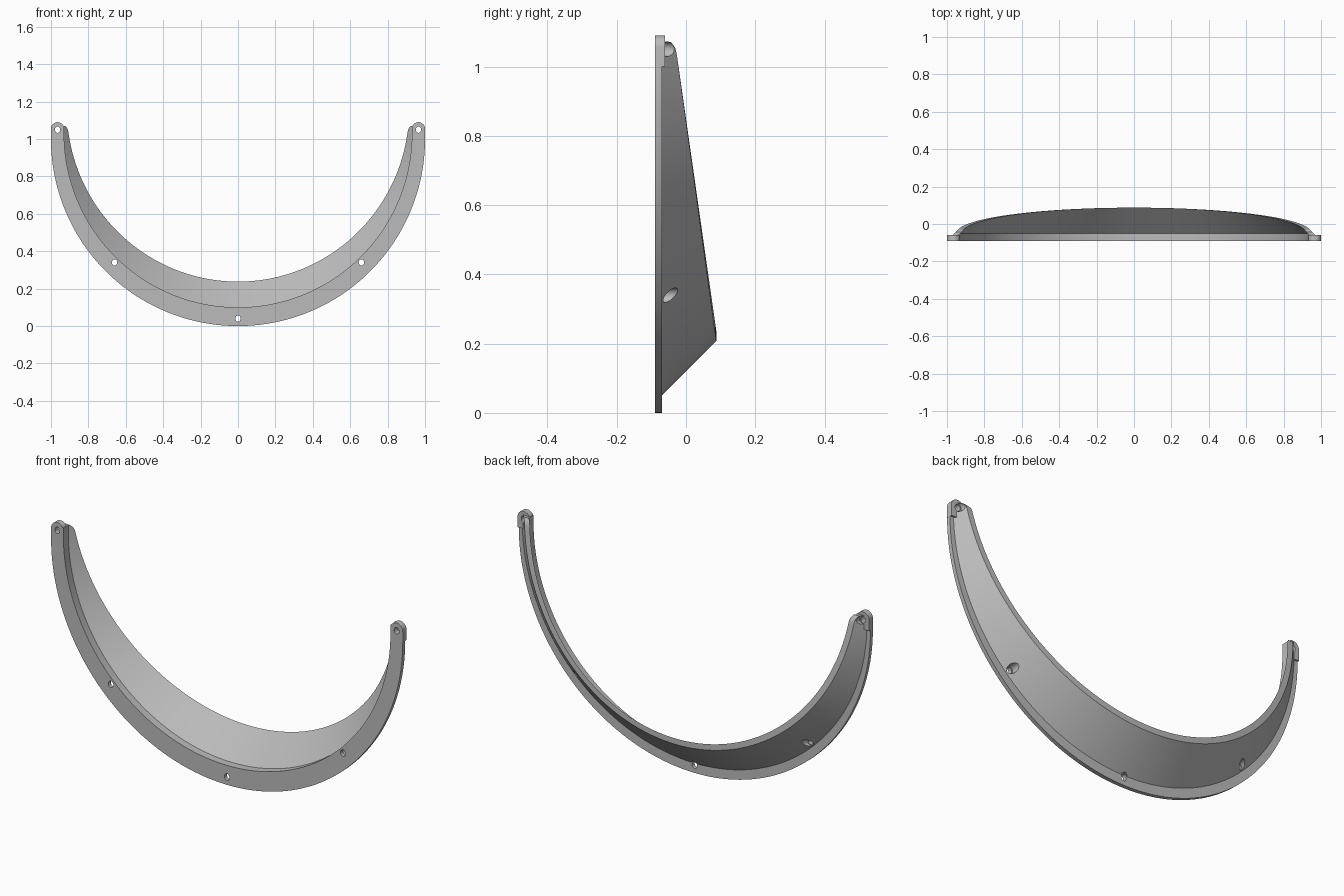
import bpy, bmesh
from math import sin, cos, pi, radians, sqrt
from mathutils import Matrix

if "Cube" in bpy.data.objects:
    bpy.data.objects.remove(bpy.data.objects["Cube"])

grey = bpy.data.materials.new("plain grey")
grey.use_nodes = True
grey.diffuse_color = (0.5, 0.5, 0.5, 1)
grey.node_tree.nodes["Principled BSDF"].inputs["Base Color"].default_value = (0.5, 0.5, 0.5, 1)

CENTRE = 1.03           # height of the shell's axis
END = radians(92.5)     # half sweep of the arc
SEGMENTS = 192
FRONT, BACK = -0.09, -0.07


def make_object(name, bm):
    bmesh.ops.recalc_face_normals(bm, faces=bm.faces)
    mesh = bpy.data.meshes.new(name)
    bm.to_mesh(mesh)
    bm.free()
    mesh.materials.append(grey)
    obj = bpy.data.objects.new(name, mesh)
    bpy.context.collection.objects.link(obj)
    return obj


def rod(name, x, z, y0, y1, rx, rz):
    """Elliptical cylinder along y."""
    bm = bmesh.new()
    bmesh.ops.create_cone(bm, cap_ends=True, segments=32, radius1=1, radius2=1, depth=1)
    place = (Matrix.Translation((x, (y0 + y1) / 2, z))
             @ Matrix.Diagonal((rx, y1 - y0, rz, 1)) @ Matrix.Rotation(pi / 2, 4, 'X'))
    bmesh.ops.transform(bm, matrix=place, verts=bm.verts)
    return make_object(name, bm)


def tab(name, x, z, r, bottom):
    """Round-topped fixing tab."""
    outline = [(x + r * cos(i * pi / 24), z + r * sin(i * pi / 24)) for i in range(25)]
    outline += [(x - r, bottom), (x + r, bottom)]
    bm = bmesh.new()
    face = bm.faces.new([bm.verts.new((px, FRONT, pz)) for px, pz in outline])
    out = bmesh.ops.extrude_face_region(bm, geom=[face])
    verts = [v for v in out["geom"] if isinstance(v, bmesh.types.BMVert)]
    bmesh.ops.translate(bm, verts=verts, vec=(0, 0.03, 0))
    return make_object(name, bm)


def combine(obj, other, operation):
    mod = obj.modifiers.new("join", 'BOOLEAN')
    mod.operation, mod.object, mod.solver = operation, other, 'EXACT'
    bpy.context.view_layer.objects.active = obj
    bpy.ops.object.modifier_apply(modifier=mod.name)
    bpy.data.objects.remove(other)


def section(a):
    """Flange and 45 degree shell, with the rim on a sloping plane."""
    k, c = 0.143, cos(a)
    rim = (0.09 - 0.81 * k + 0.88 * k * c) / (1 + k * c)
    t = min(1, max(0, abs(a) - END + 0.04) / 0.04)
    rim -= 0.012 * (1 - sqrt(1 - t * t))
    shell = [(0.98, BACK), (0.91 - rim, rim), (0.88 - rim, rim), (0.93, -0.05), (0.93, FRONT)]
    points = [(sin(a), y, 1 - c) for y in (FRONT, BACK)]
    return points + [(r * sin(a), y, CENTRE - r * c) for r, y in shell]


# Curved flange and shell in one sweep
bm = bmesh.new()
rings = [[bm.verts.new(p) for p in section(-END + 2 * END * i / SEGMENTS)]
         for i in range(SEGMENTS + 1)]
for a, b in zip(rings, rings[1:]):
    for j in range(len(a)):
        k = (j + 1) % len(a)
        bm.faces.new((a[j], a[k], b[k], b[j]))
bm.faces.new(rings[0])
bm.faces.new(rings[-1])
guard = make_object("curved_flange_shell", bm)

# End tabs
for side in (-1, 1):
    combine(guard, tab("end_tab", side * 0.965, 1.055, 0.035, 1.0), 'UNION')

# Screw holes with pockets behind them
holes = [(0, 0.04, BACK)]
for side in (-1, 1):
    holes += [(side * 0.66, 0.34, BACK), (side * 0.965, 1.05, -0.06)]
for x, z, y in holes:
    combine(guard, rod("hole_cutter", x, z, -0.2, 0.0, 0.014, 0.017), 'DIFFERENCE')
    combine(guard, rod("pocket_cutter", x, z, y, 0.02, 0.021, 0.021), 'DIFFERENCE')

bpy.ops.object.select_all(action='DESELECT')
guard.select_set(True)
bpy.context.view_layer.objects.active = guard
bpy.ops.object.shade_smooth_by_angle(angle=radians(25))
